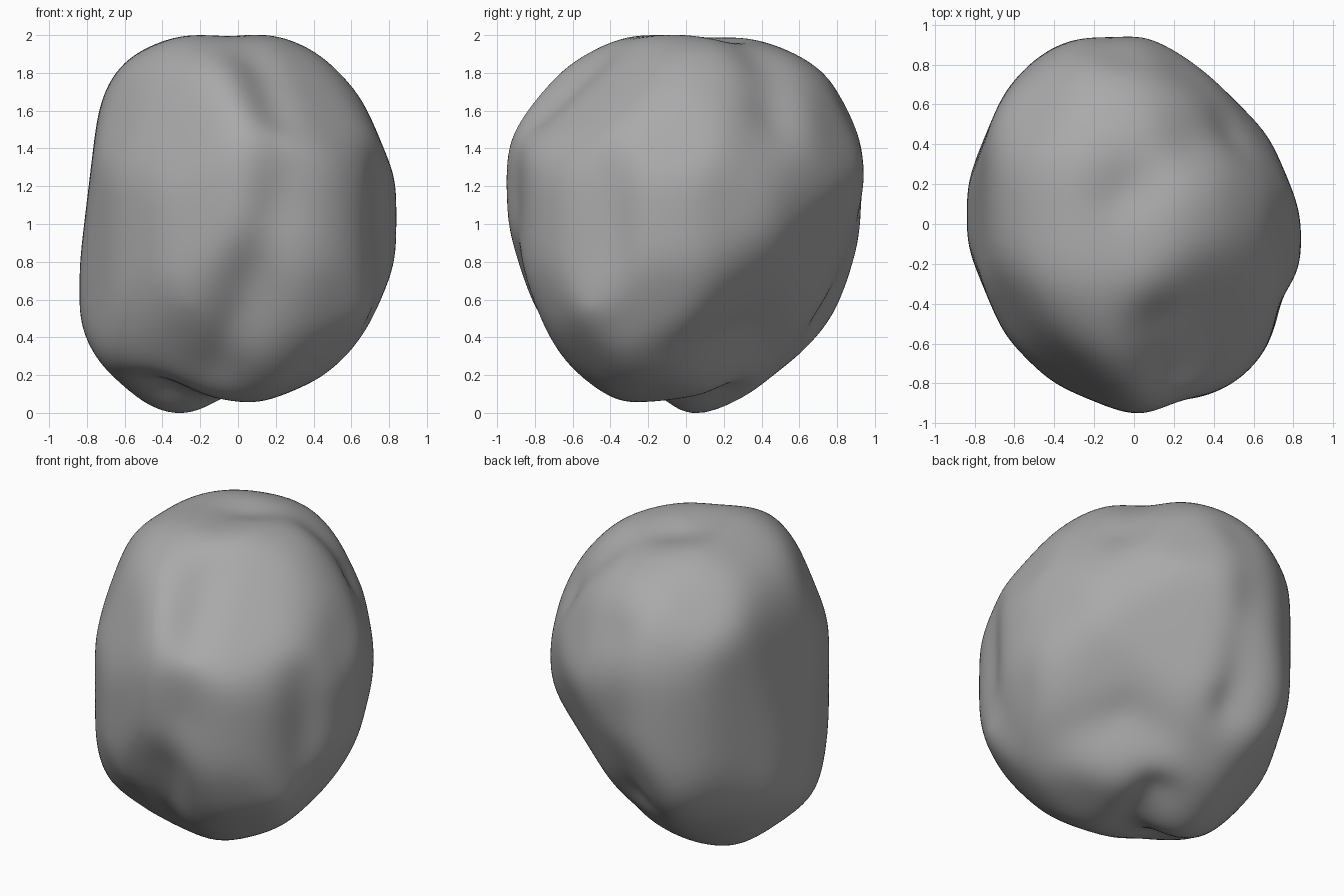
import bpy, bmesh, math
from mathutils import Vector

old = bpy.data.objects.get("Cube")
if old:
    bpy.data.objects.remove(old, do_unlink=True)

CENTRE = Vector((0, 0, 1))
MARGIN = .01    # allowance for what softening wears away

# Outline reach in hundredths, every 22.5 degrees around each viewing axis
OUTLINES = [
    # (across, up, reach)
    ((1, 0, 0), (0, 1, 0),
     [83, 79, 79, 90, 97, 97, 95, 85, 83, 81, 85, 89, 97, 93, 92, 85]),
    ((1, 0, 0), (0, 0, 1),
     [83, 86, 95, 101, 101, 105, 104, 92, 83, 97, 103, 109, 102, 91, 89, 84]),
    ((0, 1, 0), (0, 0, 1),
     [97, 105, 112, 106, 101, 105, 110, 105, 97, 90, 97, 100, 102, 97, 94, 90]),
    ((1, 1, 0), (-1, 1, 2.45),
     [79, 89, 104, 110, 110, 113, 104, 88, 85, 92, 93, 99, 104, 97, 84, 76]),
    ((-1, -1, 0), (1, -1, 2.45),
     [85, 90, 105, 110, 101, 101, 92, 83, 79, 72, 81, 93, 107, 110, 107, 97]),
    ((-1, 1, 0), (1, 1, 2.45),
     [93, 104, 112, 110, 103, 101, 92, 93, 92, 95, 97, 97, 102, 108, 99, 94]),
]

# Broad facets between the outlines: direction, reach in hundredths
FACETS = [
    ((1, -1, 1.4), 91),     # front left shoulder
    ((-1, 1, 1.4), 107),    # back right shoulder
    ((-1, -1, 1.4), 104),   # front right shoulder
    ((1, 1, 1.4), 97),      # back left shoulder
    ((1, 1, -.92), 70),     # back left undercut
    ((-1, 1, -1.4), 97),    # back right undercut
    ((1, -1, -1.4), 96),    # front left undercut
    ((-1, 0, .12), 80),     # leaning right side
]

# Soft grooves: path, depth, width
GROOVES = [
    # front furrow
    ([(-.1, -.6, .2), (.05, -.85, .6), (.17, -.88, 1.1), (.18, -.78, 1.6), (.08, -.5, 1.82)],
     .06, .13),
    # shallow saddle on the crown
    ([(.05, -.4, 1.87), (-.15, .08, 2)], .025, .12),
    # furrow down the back of the crown
    ([(-.02, .2, 1.97), (.25, .37, 1.85), (.45, .45, 1.62)], .065, .15),
    # hollow around the foot
    ([(-.42, -.27, .07), (-.11, -.13, .03), (0, .2, .06)], .13, .15),
    # back furrow
    ([(-.1, .8, 1.6), (-.12, .92, 1.1), (-.15, .75, .5)], .07, .12),
    # left furrow
    ([(.72, -.4, 1.3), (.76, -.4, 1), (.65, -.35, .5)], .035, .12),
    # arched hollow in the undercut
    ([(.5, -.02, .38), (.32, .32, .44), (-.1, .42, .3)], .045, .15),
]


def outline_planes():
    planes = [(Vector(n).normalized(), r / 100 + MARGIN) for n, r in FACETS]
    for across, up, reach in OUTLINES:
        across, up = Vector(across).normalized(), Vector(up).normalized()
        for i, r in enumerate(reach):
            angle = math.tau * i / len(reach)
            normal = across * math.cos(angle) + up * math.sin(angle)
            planes.append((normal, r / 100 + MARGIN))
    return planes


def distance_to_path(p, path):
    best = math.inf
    for start, end in zip(path, path[1:]):
        a, b = Vector(start), Vector(end)
        t = max(0, min(1, (p - a).dot(b - a) / (b - a).length_squared))
        best = min(best, (p - a.lerp(b, t)).length)
    return best


def soften(bm, passes):
    for _ in range(passes):
        bmesh.ops.smooth_vert(bm, verts=bm.verts, factor=.5,
                              use_axis_x=True, use_axis_y=True, use_axis_z=True)


# Boulder body: a ball trimmed to its outlines, then softened
bm = bmesh.new()
bmesh.ops.create_icosphere(bm, subdivisions=6, radius=1)
planes = outline_planes()
for v in bm.verts:
    ray = v.co.normalized()
    radius = min(h / ray.dot(n) for n, h in planes if ray.dot(n) > .2)
    v.co = CENTRE + ray * radius
soften(bm, 18)

# Grooves pressed into the body
for v in bm.verts:
    push = sum(depth * math.exp(-(distance_to_path(v.co, path) / width) ** 2)
               for path, depth, width in GROOVES)
    v.co -= (v.co - CENTRE).normalized() * push
soften(bm, 10)

# Seat the boulder on the ground
lowest = min(v.co.z for v in bm.verts)
bmesh.ops.translate(bm, verts=bm.verts, vec=(0, 0, -lowest))

mesh = bpy.data.meshes.new("boulder")
bm.to_mesh(mesh)
bm.free()
boulder = bpy.data.objects.new("boulder", mesh)
bpy.context.collection.objects.link(boulder)
for face in mesh.polygons:
    face.use_smooth = True

# Stone material
stone = bpy.data.materials.new("grey_stone")
stone.use_nodes = True
colour = (.4, .4, .4, 1)
stone.diffuse_color = colour
stone.node_tree.nodes["Principled BSDF"].inputs["Base Color"].default_value = colour
mesh.materials.append(stone)
